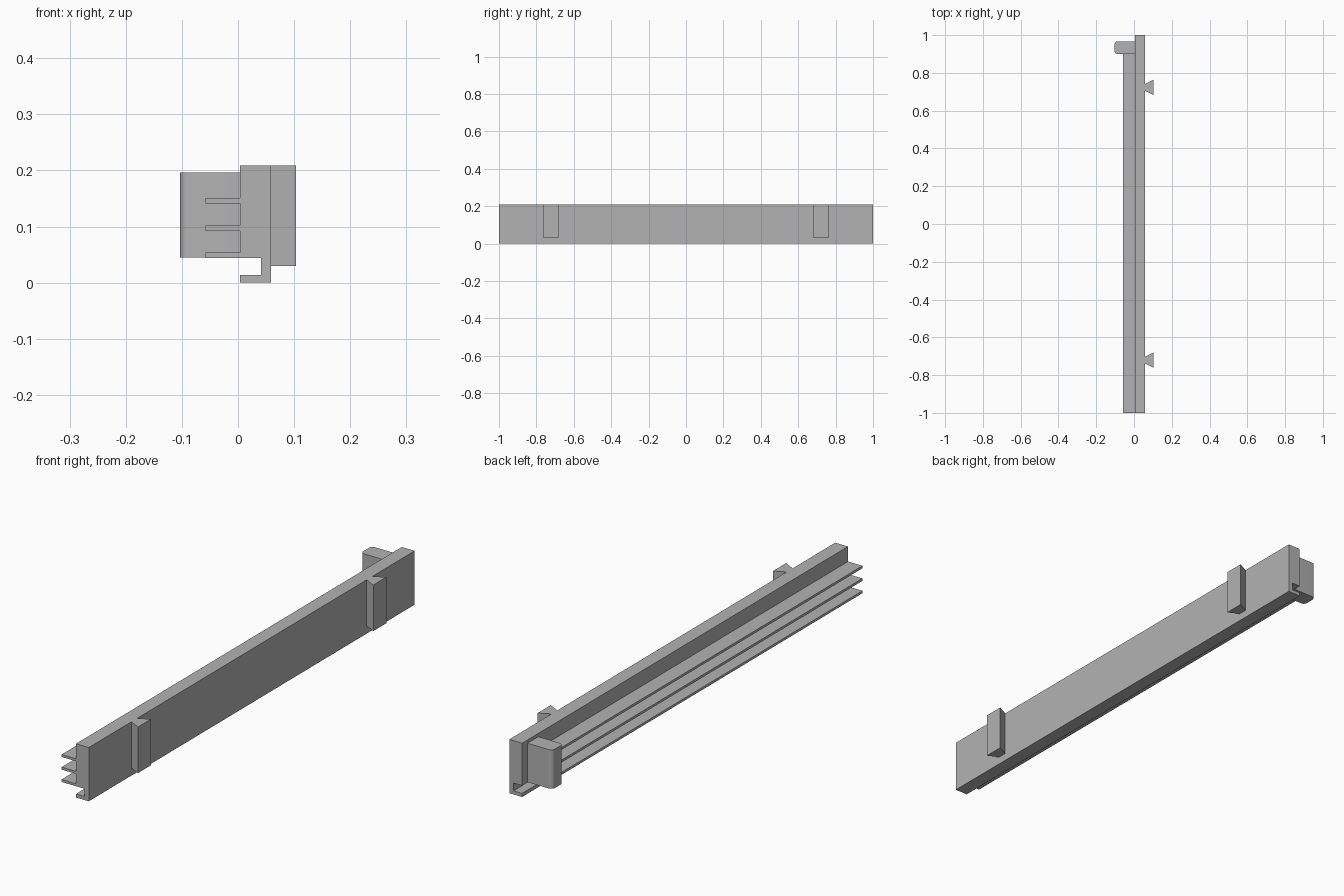
import bpy
import bmesh
from mathutils import Vector

cube = bpy.data.objects.get("Cube")
if cube:
    bpy.data.objects.remove(cube, do_unlink=True)

GREY = (0.448, 0.448, 0.448, 1)
grey = bpy.data.materials.new("plain grey")
grey.use_nodes = True
grey.diffuse_color = GREY
grey.node_tree.nodes["Principled BSDF"].inputs["Base Color"].default_value = GREY


def extrude(name, profile, offset):
    """Solid made by sweeping a closed 3D profile along an offset."""
    bm = bmesh.new()
    face = bm.faces.new([bm.verts.new(p) for p in profile])
    swept = bmesh.ops.extrude_face_region(bm, geom=[face], use_keep_orig=True)["geom"]
    verts = [v for v in swept if isinstance(v, bmesh.types.BMVert)]
    bmesh.ops.translate(bm, verts=verts, vec=Vector(offset))
    bmesh.ops.recalc_face_normals(bm, faces=bm.faces)
    mesh = bpy.data.meshes.new(name)
    bm.to_mesh(mesh)
    bm.free()
    mesh.materials.append(grey)
    obj = bpy.data.objects.new(name, mesh)
    bpy.context.collection.objects.link(obj)
    return obj


def box(name, x0, x1, y0, y1, z0, z1):
    corners = [(x0, y0, z0), (x1, y0, z0), (x1, y0, z1), (x0, y0, z1)]
    return extrude(name, corners, (0, y1 - y0, 0))


INNER, OUTER, TOP = 0.004, 0.059, 0.209

# Long rail with a slot along the bottom of its inner side
section = [(INNER, 0), (OUTER, 0), (OUTER, TOP), (INNER, TOP),
           (INNER, 0.044), (0.041, 0.044), (0.041, 0.014), (INNER, 0.014)]
extrude("rail", [(x, -1, z) for x, z in section], (0, 2, 0))

# Three thin fins along the inner side
for i, z in enumerate((0.044, 0.092, 0.141)):
    box(f"fin_{i + 1}", -0.058, INNER, -1, 0.9, z, z + 0.0095)

# End tab with rounded outer upright edges
tab = box("end_tab", -0.103, INNER, 0.9, 0.967, 0.045, 0.196)
bm = bmesh.new()
bm.from_mesh(tab.data)
edges = [e for e in bm.edges if all(v.co.x < -0.1 for v in e.verts)
         and abs(e.verts[0].co.z - e.verts[1].co.z) > 0.1]
bmesh.ops.bevel(bm, geom=edges, offset=0.016, segments=6, profile=0.5, affect='EDGES')
bm.to_mesh(tab.data)
bm.free()
bpy.context.view_layer.objects.active = tab
tab.select_set(True)
bpy.ops.object.shade_smooth_by_angle()

# Two dovetail keys on the outer side
for name, y in (("front_dovetail", -0.721), ("back_dovetail", 0.723)):
    key = [(OUTER, y - 0.018), (0.103, y - 0.04), (0.103, y + 0.04), (OUTER, y + 0.018)]
    extrude(name, [(x, v, 0.03) for x, v in key], (0, 0, TOP - 0.03))
